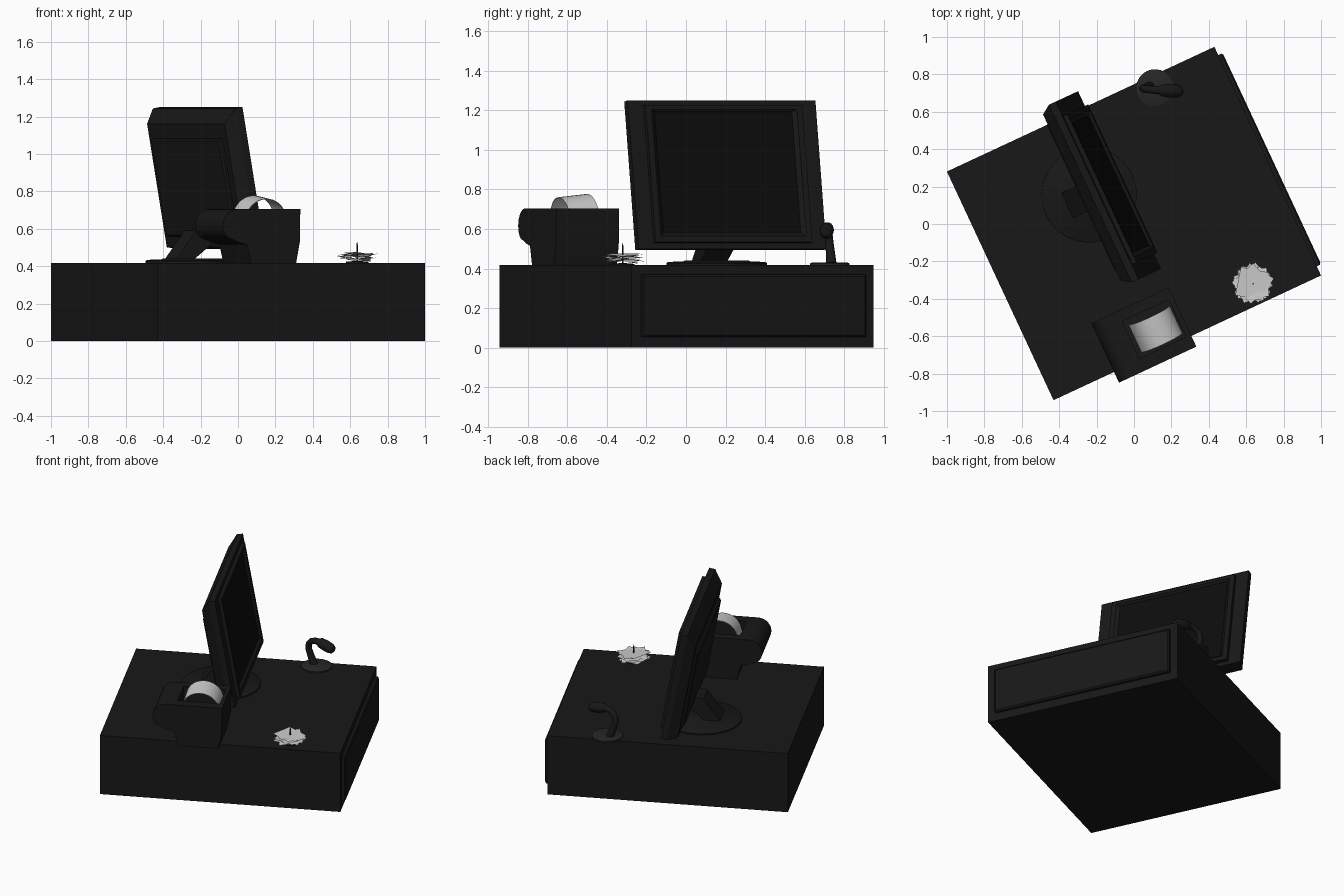
import bpy, bmesh, math, random
from mathutils import Matrix, Vector

if "Cube" in bpy.data.objects:
    bpy.data.objects.remove(bpy.data.objects["Cube"])

random.seed(4)
rad = math.radians
YAW = Matrix.Rotation(rad(25), 4, 'Z')      # the whole counter is turned 25 degrees


def material(name, v):
    m = bpy.data.materials.new(name)
    m.diffuse_color = (v, v, v, 1)
    m.use_nodes = True
    m.node_tree.nodes["Principled BSDF"].inputs["Base Color"].default_value = m.diffuse_color
    return m


DARK = material("dark_plastic", 0.009)
SCREEN = material("screen_glass", 0.004)
SOFT = material("dark_metal", 0.02)


def finish(name, bm, M=YAW, mat=DARK, smooth=False):
    bmesh.ops.recalc_face_normals(bm, faces=bm.faces[:])
    me = bpy.data.meshes.new(name)
    bm.to_mesh(me)
    bm.free()
    me.transform(M)
    ob = bpy.data.objects.new(name, me)
    bpy.context.collection.objects.link(ob)
    if mat:
        me.materials.append(mat)
    if smooth:
        bpy.ops.object.select_all(action='DESELECT')
        ob.select_set(True)
        bpy.context.view_layer.objects.active = ob
        bpy.ops.object.shade_smooth_by_angle(angle=rad(35))
    return ob


def loft(name, rings, **kw):
    """Join equal-sized point rings, capping both ends."""
    bm = bmesh.new()
    vs = [[bm.verts.new(p) for p in r] for r in rings]
    n = len(vs[0])
    for a, b in zip(vs, vs[1:]):
        for i in range(n):
            j = (i + 1) % n
            bm.faces.new((a[i], a[j], b[j], b[i]))
    bm.faces.new(vs[0])
    bm.faces.new(vs[-1])
    return finish(name, bm, **kw)


def rect(x, y0, y1, z0, z1):
    return [(x, y0, z0), (x, y1, z0), (x, y1, z1), (x, y0, z1)]


def box(name, x0, x1, y0, y1, z0, z1, **kw):
    return loft(name, [rect(x0, y0, y1, z0, z1), rect(x1, y0, y1, z0, z1)], **kw)


def prism(name, prof, y0, y1, **kw):
    return loft(name, [[(x, y, z) for x, z in prof] for y in (y0, y1)], **kw)


def turned(name, prof, center, seg=40, **kw):
    """Round part from (radius, height) steps."""
    rings = [[(center[0] + r * math.cos(i * math.tau / seg),
               center[1] + r * math.sin(i * math.tau / seg), z) for i in range(seg)] for r, z in prof]
    return loft(name, rings, smooth=True, **kw)


def tube(name, path, seg=14, **kw):
    """Round tube through (x, y, z, radius) stations."""
    pts = [Vector(p[:3]) for p in path]
    rings = []
    for k, p in enumerate(path):
        t = (pts[min(k + 1, len(pts) - 1)] - pts[max(k - 1, 0)]).normalized()
        u = Vector((0, 1, 0))
        u = (u - t * u.dot(t)).normalized()
        w = t.cross(u)
        rings.append([pts[k] + p[3] * (u * math.cos(a) + w * math.sin(a))
                      for a in (i * math.tau / seg for i in range(seg))])
    return loft(name, rings, smooth=True, **kw)


def arc(cx, cz, r, a0, a1, n):
    return [(cx + r * math.cos(rad(a0 + (a1 - a0) * i / n)),
             cz + r * math.sin(rad(a0 + (a1 - a0) * i / n))) for i in range(n + 1)]


# Cash drawer body and its raised front
box("cash_drawer_body", -.788, .79, -.672, .677, 0, .418)
loft("cash_drawer_front", [rect(.78, -.618, .628, .055, .37), rect(.808, -.618, .628, .055, .37),
                           rect(.816, -.608, .618, .065, .36)])

# Monitor: tilted slab, tapered back, raised bezel, sunken screen
TILT = YAW @ Matrix.Translation((.029, .246, .50)) @ Matrix.Rotation(rad(-10), 4, 'Y')


def sym(x, hy, z0, z1):
    return rect(x, -hy, hy, z0, z1)


loft("monitor_body", [sym(0, .524, 0, .762), sym(-.04, .524, 0, .762), sym(-.104, .49, .02, .69)], M=TILT)
loft("monitor_rear_panel", [sym(-.09, .435, .08, .61), sym(-.115, .435, .08, .61), sym(-.125, .425, .09, .60)],
     M=TILT)
loft("monitor_bezel", [sym(-.01, .437, .03, .735), sym(.025, .437, .03, .735), sym(.025, .405, .062, .712),
                       sym(.008, .383, .08, .70)], M=TILT)
box("screen", .006, .010, -.383, .383, .08, .70, M=TILT, mat=SCREEN)

# Monitor stand
turned("stand_foot", [(.255, .415), (.255, .427), (.245, .434), (.17, .436), (.16, .442)], (-.152, .242))
prism("stand_neck", [(-.29, .43), (-.17, .59), (-.04, .61), (-.05, .54), (-.19, .43)], .165, .315)

# Receipt printer with rounded nose and paper well
prof = [(.025, .705)] + arc(-.343, .617, .088, 90, 225, 12) + [(-.33, .525), (-.29, .515), (-.265, .415),
                                                            (.0, .415), (.022, .53)]
printer = prism("receipt_printer", prof, -.735, -.385, smooth=True)
cutter = box("paper_well_cutter", -.278, -.003, -.665, -.445, .58, .80)
mod = printer.modifiers.new("well", 'BOOLEAN')
mod.operation = 'DIFFERENCE'
mod.object = cutter
bpy.context.view_layer.objects.active = printer
bpy.ops.object.modifier_apply(modifier="well")
bpy.data.objects.remove(cutter)

# Curved paper sheet in the well
prism("receipt_paper", arc(0, 0, .122, 0, 180, 20) + arc(0, 0, .119, 180, 0, 20), -.081, .081,
      M=YAW @ Matrix.Translation((-.133, -.556, .648)) @ Matrix.Rotation(rad(6), 4, 'X'), mat=None, smooth=True)

# Spike with stacked paper slips
SPIKE = Vector((.637, -.32, 0))
W = Matrix.Identity(4)
turned("spike_foot", [(.06, .415), (.06, .424), (.01, .428)], SPIKE, seg=20, M=W)
turned("spike_needle", [(.004, .42), (.004, .51), (.001, .53)], SPIKE, seg=8, M=W)
for k in range(8):
    bm = bmesh.new()
    bmesh.ops.create_grid(bm, x_segments=4, y_segments=4, size=.077)
    bend = random.uniform(-1.8, 1.8)
    for v in bm.verts:
        v.co.z += bend * v.co.x * v.co.y
    M = (Matrix.Translation(SPIKE + Vector((random.uniform(-.008, .008), random.uniform(-.008, .008),
                                            .436 + .005 * k)))
         @ Matrix.Rotation(rad(37 * k), 4, 'Z') @ Matrix.Rotation(rad(random.uniform(-5, 5)), 4, 'X'))
    finish(f"paper_slip_{k + 1}", bm, M=M, mat=None)

# Gooseneck microphone
turned("microphone_foot", [(.10, .415), (.10, .426), (.09, .431)], (.112, .727), M=W, mat=SOFT)
tube("microphone_neck", [(.085, .735, .425, .026), (.065, .73, .48, .023), (.05, .725, .53, .021),
                         (.053, .722, .565, .02), (.075, .72, .592, .02), (.11, .717, .604, .021),
                         (.15, .714, .603, .023)], M=W)
tube("microphone_head", [(.135, .715, .604, .02), (.15, .714, .603, .032), (.19, .712, .595, .036),
                         (.235, .71, .584, .034), (.253, .709, .578, .025), (.262, .708, .575, .008)], M=W)
